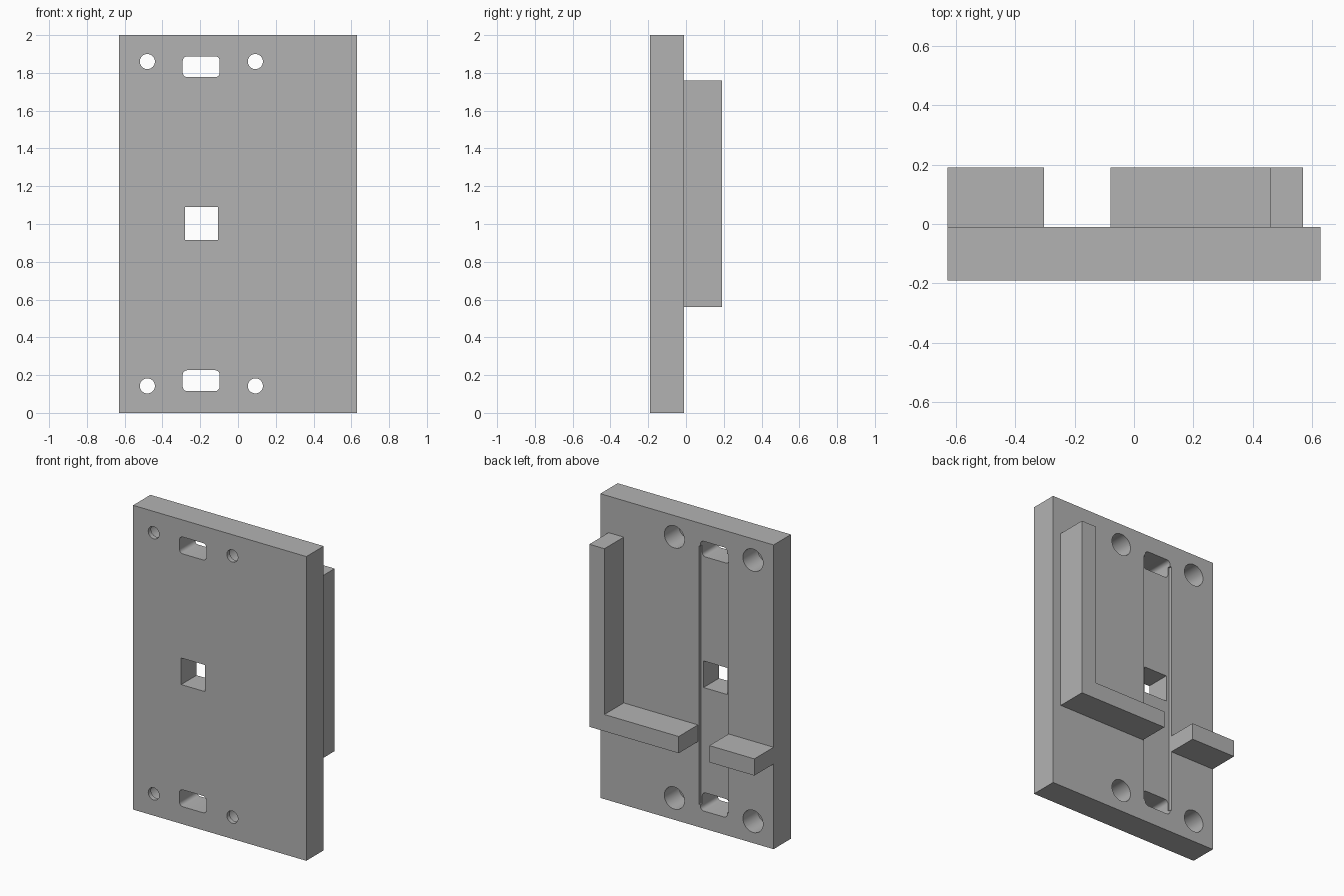
import bpy, bmesh
from math import cos, sin, pi

cube = bpy.data.objects.get("Cube")
if cube:
    bpy.data.objects.remove(cube, do_unlink=True)

grey = bpy.data.materials.new("plain grey")
grey.use_nodes = True
colour = (0.45, 0.45, 0.45, 1)
grey.diffuse_color = colour
grey.node_tree.nodes["Principled BSDF"].inputs["Base Color"].default_value = colour

FRONT, FACE, BACK = -0.19, -0.01, 0.19


def prism(name, outline, y0, y1):
    """Extrude an x-z outline from y0 to y1."""
    bm = bmesh.new()
    face = bm.faces.new([bm.verts.new((x, y0, z)) for x, z in outline])
    out = bmesh.ops.extrude_face_region(bm, geom=[face])["geom"]
    moved = [v for v in out if isinstance(v, bmesh.types.BMVert)]
    bmesh.ops.translate(bm, verts=moved, vec=(0, y1 - y0, 0))
    bmesh.ops.recalc_face_normals(bm, faces=bm.faces)
    mesh = bpy.data.meshes.new(name)
    bm.to_mesh(mesh)
    bm.free()
    mesh.materials.append(grey)
    obj = bpy.data.objects.new(name, mesh)
    bpy.context.collection.objects.link(obj)
    return obj


def rect(x0, x1, z0, z1):
    return [(x0, z0), (x1, z0), (x1, z1), (x0, z1)]


def circle(x, z, r, n=32):
    return [(x + r * cos(2 * pi * i / n), z + r * sin(2 * pi * i / n)) for i in range(n)]


def rounded(x0, x1, z0, z1, r, steps=5):
    centres = [(x1 - r, z1 - r), (x0 + r, z1 - r), (x0 + r, z0 + r), (x1 - r, z0 + r)]
    pts = []
    for q, (cx, cz) in enumerate(centres):
        for s in range(steps + 1):
            a = (q + s / steps) * pi / 2
            pts.append((cx + r * cos(a), cz + r * sin(a)))
    return pts


def cut(target, outline, y0, y1):
    """Subtract a prism from the target and discard the cutter."""
    cutter = prism("cutter", outline, y0, y1)
    cutter.hide_render = True
    mod = target.modifiers.new("cut", "BOOLEAN")
    mod.operation, mod.solver, mod.object = "DIFFERENCE", "EXACT", cutter
    bpy.context.view_layer.objects.active = target
    bpy.ops.object.modifier_apply(modifier=mod.name)
    bpy.data.objects.remove(cutter, do_unlink=True)


# Base plate with a shallow vertical channel on its back
plate = prism("base_plate", rect(-0.63, 0.63, 0, 2), FRONT, FACE)
cut(plate, rect(-0.303, -0.087, 0.15, 1.85), FACE - 0.02, BACK)

# Square window and the two rounded strap slots
cut(plate, rect(-0.28, -0.107, 0.915, 1.09), -0.4, 0.2)
for z in (0.115, 1.777):
    cut(plate, rounded(-0.293, -0.097, z, z + 0.111, 0.025), -0.4, 0.2)

# Counterbored screw holes
for x in (-0.48, 0.092):
    for z in (0.143, 1.86):
        cut(plate, circle(x, z, 0.073), FRONT + 0.03, 0.2)
        cut(plate, circle(x, z, 0.04), -0.4, 0.1)

# L-shaped retaining wall and the short ledge beside it
prism("corner_wall", [(-0.08, 0.56), (0.57, 0.56), (0.57, 1.76), (0.46, 1.76),
                      (0.46, 0.67), (-0.08, 0.67)], FACE, BACK)
prism("side_ledge", rect(-0.63, -0.303, 0.56, 0.67), FACE, BACK)

# Smooth the round bores, keep the corners crisp
bpy.ops.object.select_all(action="DESELECT")
plate.select_set(True)
bpy.context.view_layer.objects.active = plate
bpy.ops.object.shade_smooth_by_angle(angle=pi / 6)
